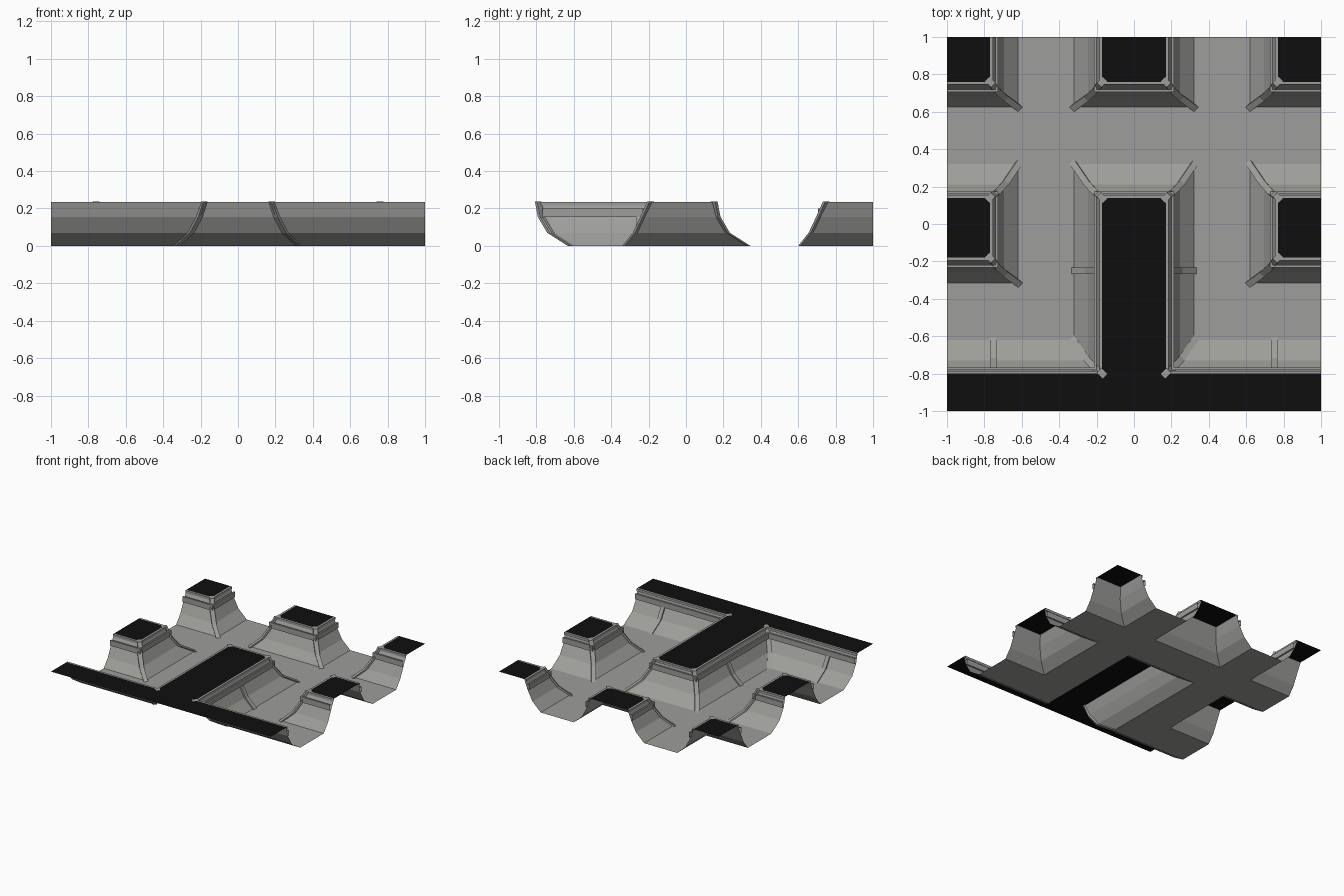
import bpy
import bmesh
from mathutils import Vector

if "Cube" in bpy.data.objects:
    bpy.data.objects.remove(bpy.data.objects["Cube"])


def material(name, rgb):
    m = bpy.data.materials.new(name)
    m.diffuse_color = (*rgb, 1)
    m.use_nodes = True
    m.node_tree.nodes["Principled BSDF"].inputs["Base Color"].default_value = m.diffuse_color
    return m


GREY = material("stone_grey", (0.34, 0.34, 0.325))
BLACK = material("void_black", (0.0045, 0.0045, 0.0045))

TOP = 0.235
LEVELS = [TOP, 0.155, 0.07, 0.0]
# Outward flare of the walls at each level, by facing direction
FLARE = {
    (0, 1): [0, 0.02, 0.07, 0.18],
    (0, -1): [0, 0.04, 0.08, 0.135],
    (1, 0): [0, 0.03, 0.075, 0.15],
    (-1, 0): [0, 0.03, 0.075, 0.15],
}

# Upper wall edges, with the solid block on the left of the path
PATHS = {
    "long_block": [(1, -.8), (.17, -.8), (.17, .14), (-.17, .14), (-.17, -.8), (-1, -.8)],
    "left_block": [(-1, -.18), (-.77, -.18), (-.77, .14), (-1, .14)],
    "right_block": [(1, .14), (.77, .14), (.77, -.18), (1, -.18)],
    "back_block": [(-.17, 1), (-.17, .76), (.17, .76), (.17, 1)],
    "back_left_block": [(-1, .76), (-.77, .76), (-.77, 1)],
    "back_right_block": [(.77, 1), (.77, .76), (1, .76)],
}


def make(name, bm, mat):
    me = bpy.data.meshes.new(name)
    bm.to_mesh(me)
    bm.free()
    me.materials.append(mat)
    ob = bpy.data.objects.new(name, me)
    bpy.context.collection.objects.link(ob)
    return ob


def normals(path):
    out = []
    for a, b in zip(path, path[1:]):
        d = (Vector(b) - Vector(a)).normalized()
        out.append((round(d.y), round(-d.x)))
    return out


def offset_path(path, dist):
    """Mitred copy of the path; dist(normal) gives each edge's outward move."""
    ns = normals(path)
    pts = []
    for i, p in enumerate(path):
        q = Vector(p)
        for n in {ns[max(i - 1, 0)], ns[min(i, len(ns) - 1)]}:
            q += Vector(n) * dist(n)
        pts.append(q)
    return pts


def strips(name, rows):
    """Quads between successive rows of points."""
    bm = bmesh.new()
    vs = [[bm.verts.new(p) for p in r] for r in rows]
    for r, s in zip(vs, vs[1:]):
        for i in range(len(r) - 1):
            bm.faces.new((r[i], s[i], s[i + 1], r[i + 1]))
    return make(name, bm, GREY)


def rib(name, pts, n, half, thick):
    """Raised bar following a wall profile."""
    n = Vector((n[0], n[1], 0)).normalized()
    t = Vector((-n.y, n.x, 0)) * half
    bm = bmesh.new()
    rings = [[bm.verts.new(p + o) for o in (t, t + n * thick, n * thick - t, -t)] for p in pts]
    for a, b in zip(rings, rings[1:]):
        for i in range(4):
            j = (i + 1) % 4
            bm.faces.new((a[i], a[j], b[j], b[i]))
    bm.faces.new(rings[0])
    bm.faces.new(rings[-1])
    bmesh.ops.recalc_face_normals(bm, faces=bm.faces)
    return make(name, bm, GREY)


def rects(name, boxes, z, mat):
    bm = bmesh.new()
    for x0, x1, y0, y1 in boxes:
        bm.faces.new([bm.verts.new((x, y, z)) for x, y in
                      ((x0, y0), (x1, y0), (x1, y1), (x0, y1))])
    bmesh.ops.remove_doubles(bm, verts=bm.verts, dist=1e-4)
    return make(name, bm, mat)


for name, path in PATHS.items():
    # Flared walls
    rows = [[(*p, z) for p in offset_path(path, lambda n: FLARE[n][k])]
            for k, z in enumerate(LEVELS)]
    strips(name + "_wall", rows)

    # Projecting trim band
    section = [(0.0, 0.2), (0.013, 0.2), (0.013, 0.155), (0.0, 0.155)]
    strips(name + "_trim", [[(*p, z) for p in offset_path(path, lambda n: FLARE[n][1] + d)]
                            for d, z in section])

    # Narrow lip at the top edge
    strips(name + "_lip", [[(*p, z) for p in offset_path(path, lambda n: d)]
                           for d, z in [(0, TOP), (0.015, TOP), (0.015, 0.215)]])

    # Corner ribs
    ns = normals(path)
    for i in range(1, len(path) - 1):
        n = Vector(ns[i - 1]) + Vector(ns[i])
        pts = [Vector(r[i]) for r in rows]
        pts[0] += Vector((n.x * -0.015, n.y * -0.015, 0.001))
        pts.insert(1, Vector((*path[i], TOP + 0.001)) + Vector((n.x, n.y, 0)) * 0.004)
        rib(name + "_corner_rib", pts, n, 0.017, 0.018)

# Ribs in the middle of the long walls
for s in (-1, 1):
    side = [Vector((s * (0.17 + d), -0.25, z)) for d, z in zip(FLARE[(1, 0)], LEVELS)]
    rib("side_wall_rib", side[1:], (s, 0), 0.018, 0.015)
    front = [Vector((s * 0.75, -0.8 + d, z)) for d, z in zip(FLARE[(0, 1)], LEVELS)]
    rib("front_wall_rib", front[1:], (0, 1), 0.016, 0.013)

# Corridor floor
floor = [(-.32, .32, .32, .625)]
for s in (-1, 1):
    for a, b, y0, y1 in [(.32, .62, -.62, -.315), (.32, .62, -.315, .32),
                         (.32, .62, .32, .625), (.32, .62, .625, 1),
                         (.62, 1, -.62, -.315), (.62, 1, .32, .625)]:
        floor.append((min(s * a, s * b), max(s * a, s * b), y0, y1))
rects("floor", floor, 0, GREY)

# Black tops of the blocks
tops = [(-1, -.17, -1, -.8), (-.17, .17, -1, -.8), (.17, 1, -1, -.8), (-.17, .17, -.8, .14),
        (-1, -.77, -.18, .14), (.77, 1, -.18, .14), (-.17, .17, .76, 1),
        (-1, -.77, .76, 1), (.77, 1, .76, 1)]
rects("block_tops", tops, TOP, BLACK)
